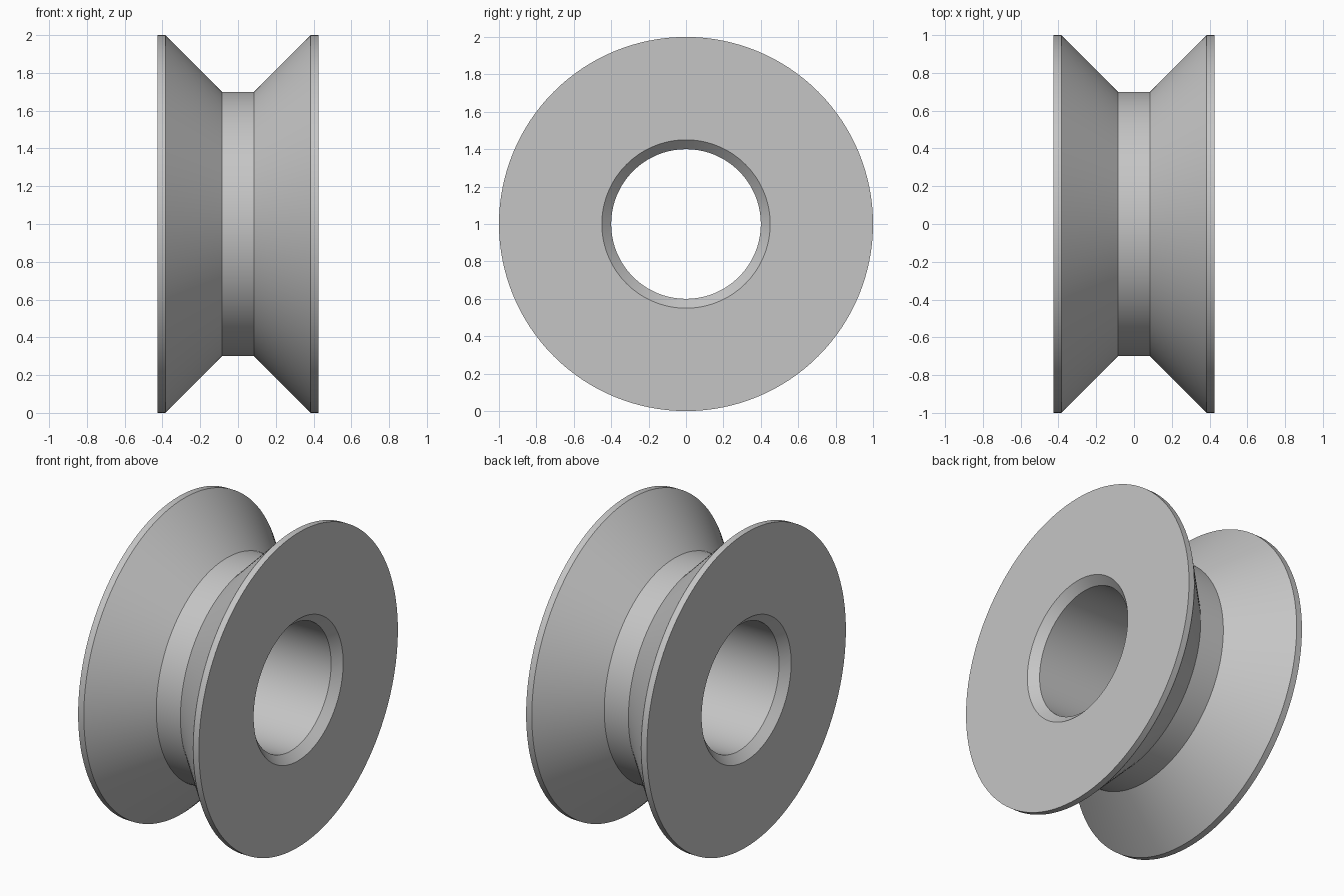
import bpy
import bmesh
import math
from mathutils import Matrix, Vector

cube = bpy.data.objects.get("Cube")
if cube:
    bpy.data.objects.remove(cube, do_unlink=True)

SEGMENTS = 128
AXLE_HEIGHT = 1.0

# Plain grey material
grey = bpy.data.materials.new("light_grey")
grey.use_nodes = True
colour = (0.56, 0.56, 0.56, 1)
grey.diffuse_color = colour
grey.node_tree.nodes["Principled BSDF"].inputs["Base Color"].default_value = colour

# Half of the wheel section as (x, radius): groove floor, flank, rim, face, chamfer, bore
half = [(0.085, 0.7), (0.385, 1.0), (0.425, 1.0), (0.425, 0.45), (0.375, 0.4)]
section = half + [(-x, r) for x, r in reversed(half)]

# Spin the closed section around the x axis
bm = bmesh.new()
verts = [bm.verts.new((x, 0, r)) for x, r in section]
edges = [bm.edges.new((verts[i - 1], verts[i])) for i in range(len(verts))]
bmesh.ops.spin(bm, geom=verts + edges, cent=Vector(), axis=(1, 0, 0),
               angle=math.tau, steps=SEGMENTS, use_merge=True)
bmesh.ops.remove_doubles(bm, verts=bm.verts, dist=0.0001)
bmesh.ops.recalc_face_normals(bm, faces=bm.faces)
bmesh.ops.transform(bm, matrix=Matrix.Translation((0, 0, AXLE_HEIGHT)), verts=bm.verts)

mesh = bpy.data.meshes.new("grooved_wheel")
bm.to_mesh(mesh)
bm.free()
mesh.materials.append(grey)

wheel = bpy.data.objects.new("grooved_wheel", mesh)
bpy.context.collection.objects.link(wheel)

# Round surfaces smooth, profile corners sharp
bpy.ops.object.select_all(action='DESELECT')
wheel.select_set(True)
bpy.context.view_layer.objects.active = wheel
bpy.ops.object.shade_smooth_by_angle(angle=math.radians(30))
